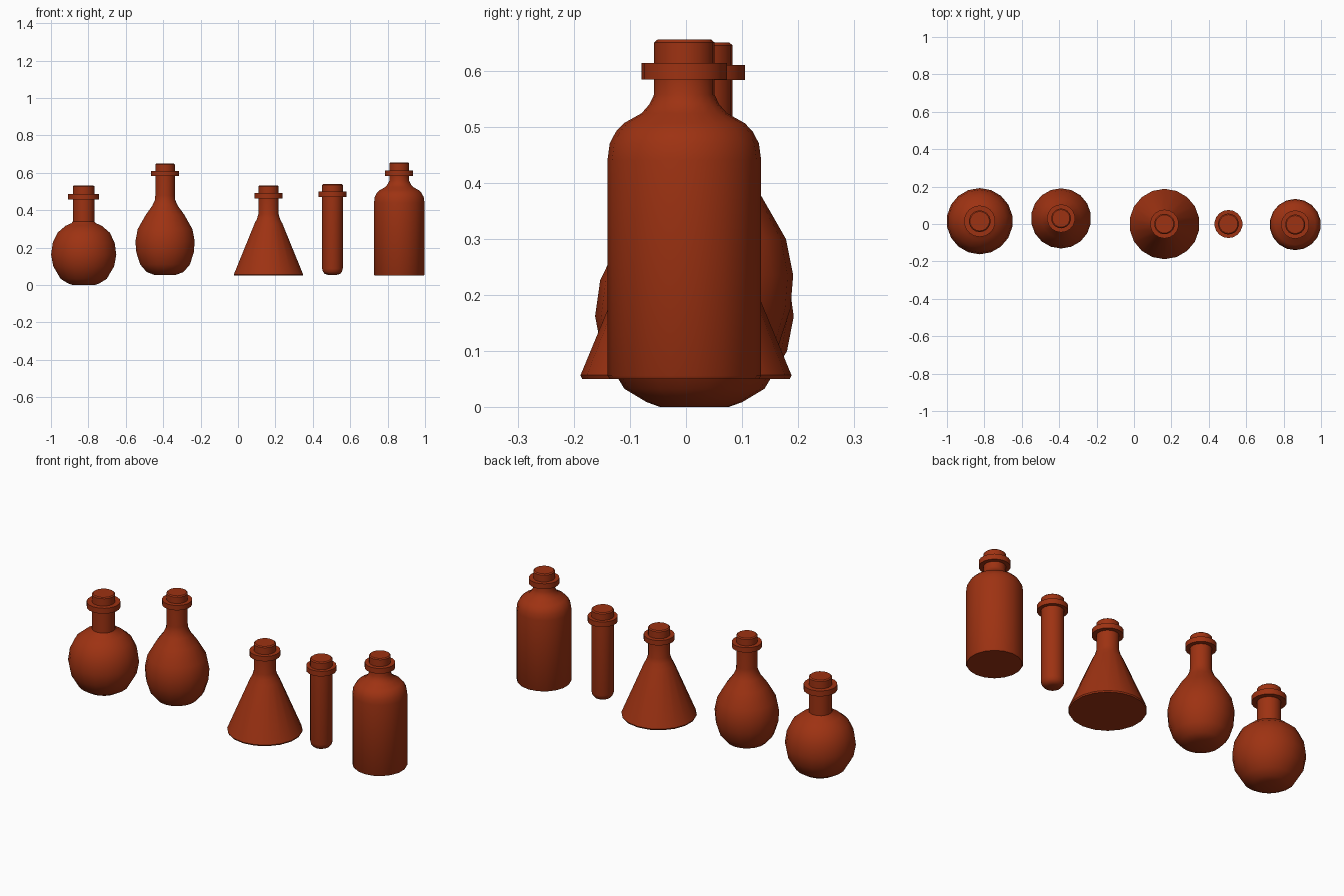
import bpy, bmesh, math

if "Cube" in bpy.data.objects:
    bpy.data.objects.remove(bpy.data.objects["Cube"])

SIDES = 18

glass = bpy.data.materials.new("red_glass")
glass.diffuse_color = (0.34, 0.032, 0.006, 1)
glass.use_nodes = True
glass.node_tree.nodes["Principled BSDF"].inputs["Base Color"].default_value = glass.diffuse_color


def lathe(name, profile, x, y):
    """Spin an (r, z) profile into a closed solid."""
    bm = bmesh.new()
    rings = []
    for r, z in profile:
        rings.append([bm.verts.new((r * math.sin(2 * math.pi * i / SIDES),
                                    -r * math.cos(2 * math.pi * i / SIDES), z))
                      for i in range(SIDES)])
    for a, b in zip(rings, rings[1:]):
        for i in range(SIDES):
            j = (i + 1) % SIDES
            bm.faces.new((a[i], a[j], b[j], b[i]))
    bm.faces.new(rings[0][::-1])
    bm.faces.new(rings[-1])
    mesh = bpy.data.meshes.new(name)
    bm.to_mesh(mesh)
    bm.free()
    ob = bpy.data.objects.new(name, mesh)
    ob.location = (x, y, 0)
    mesh.materials.append(glass)
    bpy.context.collection.objects.link(ob)
    bpy.context.view_layer.objects.active = ob
    ob.select_set(True)
    bpy.ops.object.shade_smooth_by_angle(angle=math.radians(35))
    ob.select_set(False)


def bottle(name, x, y, body, neck, lip, lip_z, top):
    """Body profile continued by a neck, a square lip and a stopper."""
    lo, hi = lip_z
    lathe(name + "_body", body + [(neck, lo), (lip, lo), (lip, hi), (neck, hi)], x, y)
    lathe(name + "_stopper", [(neck, hi - 0.01), (neck, top - 0.005),
                              (neck - 0.006, top)], x, y)


# round flask
bottle("round_flask", -0.825, 0.015,
       [(.06, 0), (.085, .009), (.125, .033), (.165, .1), (.177, .162),
        (.168, .226), (.142, .28), (.098, .317), (.068, .33), (.058, .34)],
       .058, .084, (.458, .488), .533)

# pear flask
bottle("pear_flask", -0.39, 0.03,
       [(.06, .055), (.1, .07), (.135, .11), (.156, .175), (.161, .235),
        (.148, .3), (.105, .375), (.07, .423), (.055, .455), (.053, .48)],
       .053, .075, (.583, .61), .65)

# conical flask
bottle("conical_flask", 0.163, 0,
       [(.185, .05), (.188, .057), (.075, .33), (.062, .355), (.055, .38)],
       .055, .077, (.464, .491), .533)

# test tube
bottle("test_tube", 0.505, 0,
       [(.025, .055), (.042, .06), (.052, .072), (.056, .088)],
       .056, .075, (.472, .5), .54)

# shouldered bottle
bottle("shouldered_bottle", 0.862, -0.003,
       [(.133, .05), (.137, .056), (.137, .44), (.133, .47), (.122, .491),
        (.108, .506), (.076, .524), (.062, .54), (.054, .557)],
       .054, .076, (.584, .613), .655)
